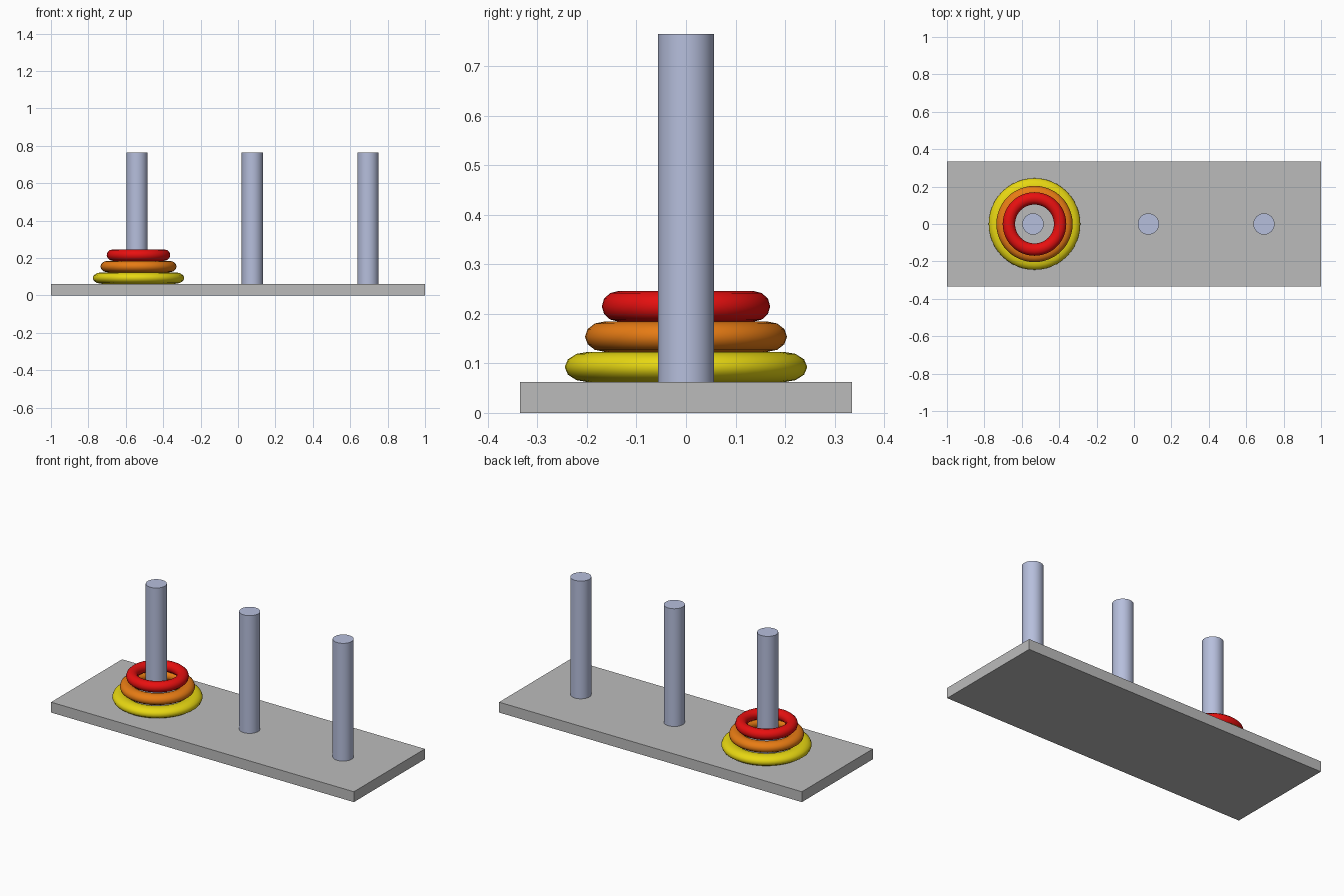
import bpy
import math

if "Cube" in bpy.data.objects:
    bpy.data.objects.remove(bpy.data.objects["Cube"])


def material(name, rgb):
    m = bpy.data.materials.new(name)
    m.diffuse_color = (*rgb, 1)
    m.use_nodes = True
    m.node_tree.nodes["Principled BSDF"].inputs["Base Color"].default_value = m.diffuse_color
    return m


grey = material("grey", (0.5, 0.5, 0.5))
steel = material("blue_grey", (0.47, 0.52, 0.72))
red = material("red", (0.80, 0.005, 0.005))
orange = material("orange", (0.80, 0.20, 0.007))
yellow = material("yellow", (0.80, 0.68, 0.006))


def finish(name, mat, smooth=True):
    ob = bpy.context.object
    ob.name = name
    ob.data.materials.append(mat)
    bpy.ops.object.transform_apply(location=False, rotation=False, scale=True)
    if smooth:
        bpy.ops.object.shade_smooth_by_angle(angle=math.radians(50))
    return ob


# Base board
BASE_TOP = 0.062
bpy.ops.mesh.primitive_cube_add(size=1, location=(0, 0, BASE_TOP / 2))
bpy.context.object.scale = (2, 0.67, BASE_TOP)
finish("base_board", grey, smooth=False)

# Three pegs
PEG_TOP = 0.765
for label, x in (("left", -0.54), ("middle", 0.077), ("right", 0.695)):
    bpy.ops.mesh.primitive_cylinder_add(
        vertices=32, radius=0.057, depth=PEG_TOP - BASE_TOP,
        end_fill_type='TRIFAN', location=(x, 0, (PEG_TOP + BASE_TOP) / 2))
    finish(label + "_peg", steel)

# Stacked rings: one torus, widened for each lower level
RING_HEIGHT = 0.0613
for i, (label, mat, outer) in enumerate((("large", yellow, 0.245),
                                         ("medium", orange, 0.204),
                                         ("small", red, 0.170))):
    bpy.ops.mesh.primitive_torus_add(
        major_segments=48, minor_segments=12,
        major_radius=0.137, minor_radius=0.033,
        location=(-0.532, 0, BASE_TOP + RING_HEIGHT * (i + 0.5)))
    widen = outer / 0.170
    bpy.context.object.scale = (widen, widen, RING_HEIGHT / 0.066)
    finish(label + "_ring", mat)
